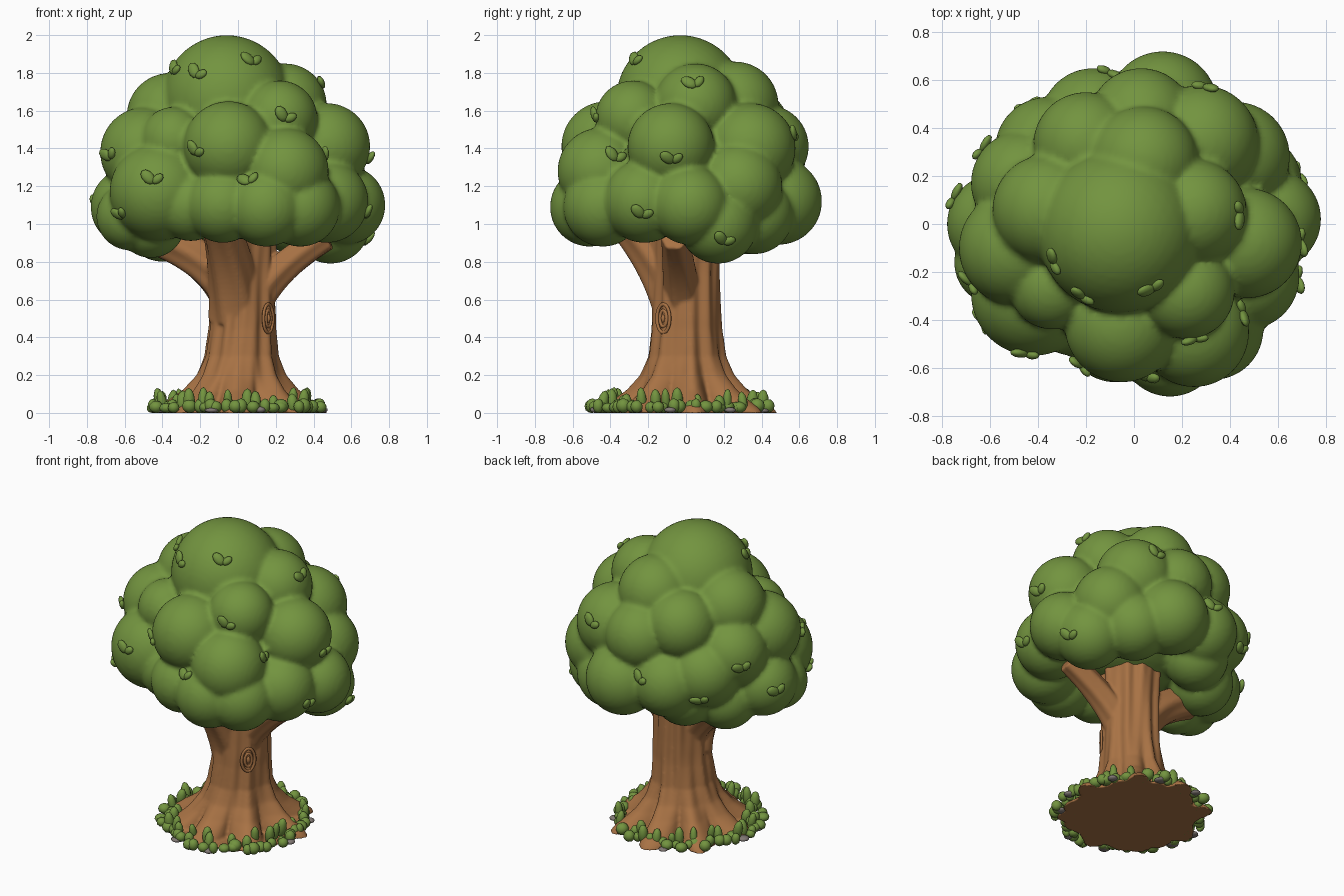
import bpy, bmesh, math, random
from mathutils import Vector, Matrix
from mathutils.bvhtree import BVHTree

random.seed(4)
if "Cube" in bpy.data.objects:
    bpy.data.objects.remove(bpy.data.objects["Cube"])


def material(name, rgb):
    m = bpy.data.materials.new(name)
    m.use_nodes = True
    m.diffuse_color = (*rgb, 1)
    m.node_tree.nodes["Principled BSDF"].inputs["Base Color"].default_value = (*rgb, 1)
    return m


LEAF = material("leaf green", (0.17, 0.295, 0.05))
BARK = material("bark brown", (0.39, 0.168, 0.058))
STONE = material("stone grey", (0.22, 0.19, 0.175))


def finish(bm, name, mat):
    mesh = bpy.data.meshes.new(name)
    bm.to_mesh(mesh)
    bm.free()
    mesh.materials.append(mat)
    for p in mesh.polygons:
        p.use_smooth = True
    ob = bpy.data.objects.new(name, mesh)
    bpy.context.collection.objects.link(ob)
    return ob


def blob(bm, loc, size, rot=Matrix.Identity(4), subdiv=2):
    mat = Matrix.Translation(loc) @ rot @ Matrix.Diagonal((*size, 1))
    bmesh.ops.create_icosphere(bm, subdivisions=subdiv, radius=1, matrix=mat)


def tube(bm, loops):
    # Closed skin over a list of point rings
    rings = [[bm.verts.new(p) for p in loop] for loop in loops]
    for low, high in zip(rings, rings[1:]):
        for k in range(len(low)):
            n = (k + 1) % len(low)
            bm.faces.new((low[k], low[n], high[n], high[k]))
    bm.faces.new(rings[0][::-1])
    bm.faces.new(rings[-1])


def around(count):
    return [math.tau * k / count for k in range(count)]


def fuse(ob, voxel, iterations):
    # Melt overlapping pieces into one soft skin
    bpy.context.view_layer.objects.active = ob
    remesh = ob.modifiers.new("fuse", "REMESH")
    remesh.mode, remesh.voxel_size, remesh.use_smooth_shade = "VOXEL", voxel, True
    smooth = ob.modifiers.new("soften", "SMOOTH")
    smooth.factor, smooth.iterations = .5, iterations
    for name in ("fuse", "soften"):
        bpy.ops.object.modifier_apply(modifier=name)
    return BVHTree.FromObject(ob, bpy.context.evaluated_depsgraph_get())


# Canopy: overlapping puffs (x, y, z, radius)
PUFFS = [
    (-.06, -.03, 1.66, .34), (.04, .26, 1.63, .23), (.25, .05, 1.63, .22),
    (-.36, .06, 1.57, .23), (.22, -.28, 1.56, .2), (-.2, .33, 1.5, .22),
    (-.34, -.26, 1.44, .18), (-.05, -.42, 1.41, .24), (.25, -.45, 1.28, .23),
    (.47, -.08, 1.41, .23), (.28, .34, 1.4, .24), (-.49, -.1, 1.38, .24),
    (-.42, -.29, 1.17, .26), (-.08, -.46, 1.1, .2), (.15, -.51, 1.09, .21),
    (.33, -.44, 1.09, .21), (.47, -.22, 1.12, .22), (.57, .02, 1.1, .21),
    (-.57, 0, 1.09, .21), (.49, .17, 1.0, .21), (-.4, .15, 1.0, .2),
    (.42, .28, 1.2, .23), (.12, .49, 1.12, .23), (-.17, .43, 1.15, .22),
    (-.36, .31, 1.22, .22), (-.46, .17, 1.33, .22), (.3, .36, 1.05, .21),
    (-.22, .32, 1.04, .2), (-.46, -.14, 1.0, .18), (.03, .43, 1.41, .22),
    (-.25, -.36, 1.1, .19), (-.57, -.16, 1.04, .18),
]
bm = bmesh.new()
for x, y, z, r in PUFFS:
    blob(bm, (x, y, z), (r, r, r), subdiv=4)
blob(bm, (0, .02, 1.3), (.5, .46, .38), subdiv=4)
skin = fuse(finish(bm, "canopy", LEAF), .016, 3)

# Sprigs: pairs of plump leaflets pressed into the canopy, spotted per side
SPRIGS = {
    (0, -1): [(-.34, 1.8), (-.22, 1.78), (.08, 1.85), (.25, 1.55), (-.22, 1.37),
              (-.45, 1.22), (.06, 1.22), (-.61, 1.04)],
    (1, 0): [(.05, 1.73), (-.37, 1.34), (-.07, 1.33), (-.23, 1.04), (.2, .9)],
    (0, 1): [(.3, 1.45), (-.1, 1.2), (-.45, 1.1)],
    (-1, 0): [(-.25, 1.35), (.1, 1.1), (.3, 1.3)],
}
bm = bmesh.new()
for (dx, dy), spots in SPRIGS.items():
    out = Vector((dx, dy, 0))
    for side, z in spots:
        start = out * 2 + Vector((abs(dy) * side, abs(dx) * side, z))
        hit, normal, _, _ = skin.ray_cast(start, -out)
        if hit is None:
            continue
        frame = normal.to_track_quat('Z', 'Y').to_matrix().to_4x4()
        spin = random.uniform(-.4, .4)
        for turn, size in ((.85, 1.1), (-.85, .85)):
            rot = frame @ Matrix.Rotation(spin + turn, 4, 'Z') @ Matrix.Rotation(.1, 4, 'X')
            loc = hit + normal * .002 + rot @ Vector((0, .036 * size, 0))
            blob(bm, loc, (.028 * size, .042 * size, .018), rot)
finish(bm, "leaf_sprigs", LEAF)


# Trunk: fluted column flaring into separate roots
def sample(table, z):
    for (z0, v0), (z1, v1) in zip(table, table[1:]):
        if z <= z1:
            return v0 + (v1 - v0) * (z - z0) / (z1 - z0)
    return table[-1][1]


CORE = [(0, .25), (.1, .225), (.2, .2), (.3, .182), (.45, .172), (.6, .167), (.75, .165), (1.1, .18)]
FLARE = [(0, .21), (.03, .19), (.07, .14), (.12, .085), (.2, .035), (.3, .01), (.45, 0), (1.1, 0)]
ROOTS = [math.radians(a) for a in (5, 52, 95, 140, 182, 226, 268, 316)]


def trunk_radius(a, z):
    lobe = max(math.cos(min(abs((a - r + math.pi) % math.tau - math.pi) * 3.9, math.pi / 2))
               for r in ROOTS)
    flute = .045 * math.sin(9 * a + 2 * z) + .03 * math.sin(14 * a - 3 * z)
    return sample(CORE, z) * (1 + flute) + sample(FLARE, z) * lobe


def trunk_ring(z):
    lean = .025 * min(z / .5, 1)
    return [(lean + trunk_radius(a, z) * math.cos(a), trunk_radius(a, z) * math.sin(a) * 1.05, z)
            for a in around(120)]


def limb(bm, points, r0, r1):
    # Tapered, fluted branch along a bent path
    a, b, c = (Vector(p) for p in points)
    loops = []
    for t in (i / 16 for i in range(17)):
        p = a * (1 - t) ** 2 + b * 2 * t * (1 - t) + c * t * t
        q = ((b - a) * (1 - t) + (c - b) * t).to_track_quat('Z', 'Y')
        loops.append([p + q @ Vector((math.cos(u), math.sin(u), 0))
                      * (r0 + (r1 - r0) * t) * (1 + .06 * math.sin(6 * u + 2 * t))
                      for u in around(32)])
    tube(bm, loops)


bm = bmesh.new()
tube(bm, [trunk_ring(1.1 * (i / 48) ** 1.4) for i in range(49)])
limb(bm, [(-.01, 0, .54), (-.08, 0, .79), (-.42, .03, .93)], .11, .1)
limb(bm, [(.06, -.02, .54), (.17, -.03, .76), (.47, -.06, .93)], .1, .07)
limb(bm, [(-.01, -.03, .5), (-.02, -.1, .78), (-.1, -.32, 1.02)], .14, .1)
# Earth between the roots
tube(bm, [[(.41 * (1 + .05 * math.sin(11 * a)) * math.cos(a),
            .41 * (1 + .05 * math.sin(11 * a)) * math.sin(a) - .02, z)
           for a in around(66)] for z in (0, .018)])
bark = fuse(finish(bm, "trunk_and_branches", BARK), .01, 2)

# Knot: oval rings pressed on the bark
out = Vector((.8, -.6, 0))
hit, normal, _, _ = bark.ray_cast(out + Vector((0, 0, .5)), -out)
knot_frame = Matrix.Translation(hit - out * .003) @ out.to_track_quat('Z', 'Y').to_matrix().to_4x4()
bm = bmesh.new()
for width, height in ((.042, .075), (.022, .042)):
    grid = [[bm.verts.new(knot_frame @ Vector(((width + .01 * math.cos(v)) * math.cos(u),
                                               (height + .01 * math.cos(v)) * math.sin(u),
                                               .008 * math.sin(v))))
             for v in around(8)] for u in around(32)]
    for k in range(32):
        for j in range(8):
            k2, j2 = (k + 1) % 32, (j + 1) % 8
            bm.faces.new((grid[k][j], grid[k2][j], grid[k2][j2], grid[k][j2]))
blob(bm, knot_frame.translation, (.012, .012, .024))
finish(bm, "knot", BARK)


# Ground ring: round cushions, a few tall blades and flat pebbles
def scatter(name, mat, count, near, far, widths, heights, tilt):
    bm = bmesh.new()
    for i in range(count):
        a = math.tau * (i + random.uniform(-.4, .4)) / count
        radius = random.uniform(near, far)
        wide, tall = random.uniform(*widths), random.uniform(*heights)
        rot = Matrix.Rotation(a, 4, 'Z') @ Matrix.Rotation(random.uniform(-tilt, tilt), 4, 'Y')
        blob(bm, (radius * math.cos(a), radius * math.sin(a) * 1.04 - .025, tall * .97),
             (wide, wide, tall), rot)
    finish(bm, name, mat)


scatter("grass_cushions", LEAF, 62, .39, .46, (.026, .042), (.026, .04), .2)
scatter("grass_blades", LEAF, 30, .35, .42, (.023, .032), (.045, .07), .25)
scatter("stones", STONE, 9, .425, .455, (.028, .038), (.012, .018), 0)
